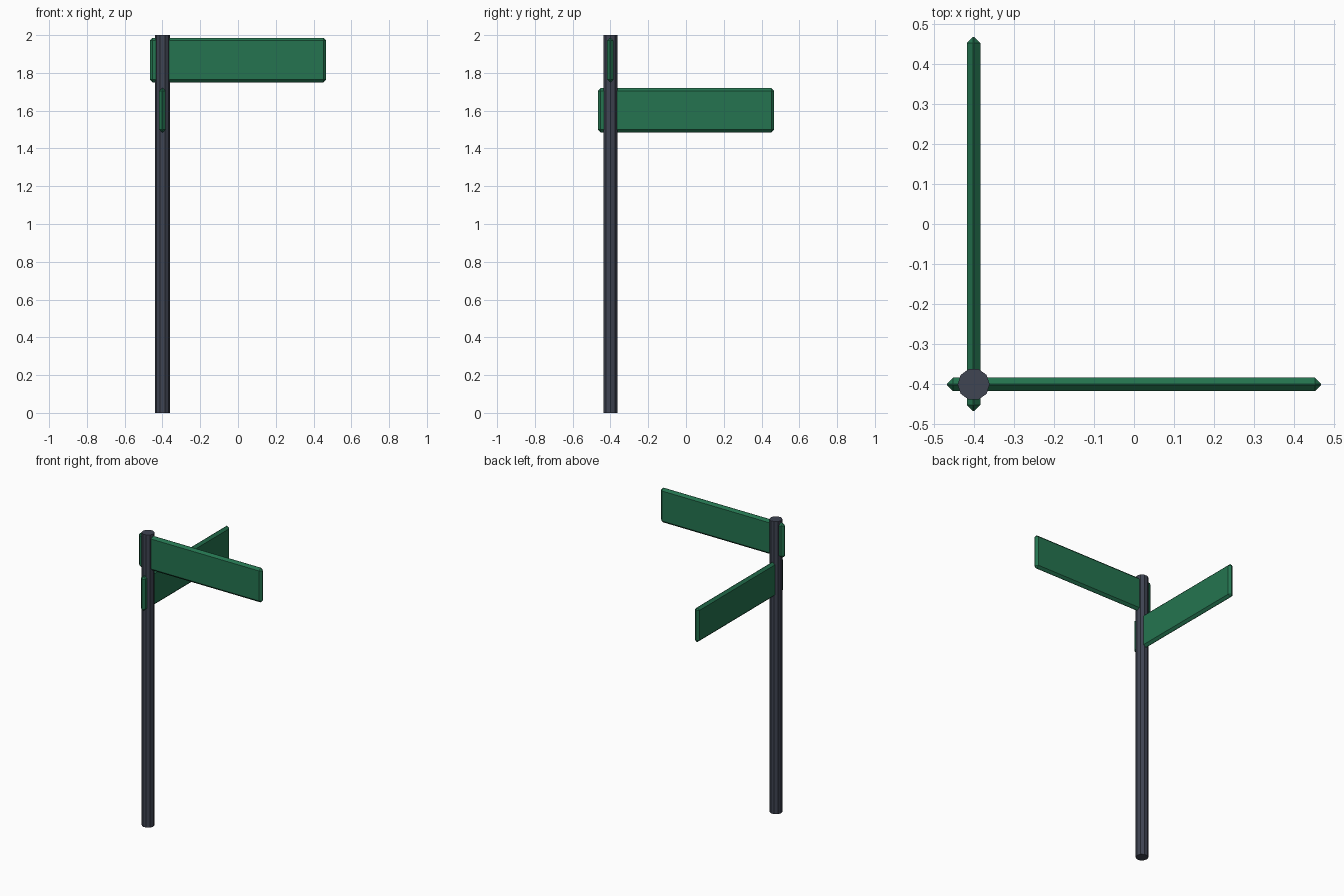
import bpy
import math

cube = bpy.data.objects.get("Cube")
if cube:
    bpy.data.objects.remove(cube, do_unlink=True)


def material(name, color):
    m = bpy.data.materials.new(name)
    m.use_nodes = True
    m.diffuse_color = color
    m.node_tree.nodes["Principled BSDF"].inputs["Base Color"].default_value = color
    return m


GREEN = material("sign green", (0.018, 0.175, 0.08, 1))
GREY = material("post grey", (0.05, 0.058, 0.085, 1))
CORNER = -0.40      # post axis in both x and y
LENGTH, THICK, HEIGHT, BEVEL = 0.934, 0.034, 0.236, 0.0155


def sign(name, location, angle):
    """Thin blade with chamfered edges."""
    bpy.ops.mesh.primitive_cube_add(size=1, location=location)
    ob = bpy.context.object
    ob.name = name
    ob.scale = (LENGTH, THICK, HEIGHT)
    bpy.ops.object.transform_apply(location=False, rotation=False, scale=True)
    ob.rotation_euler.z = angle
    bevel = ob.modifiers.new("chamfer", "BEVEL")
    bevel.width = BEVEL
    bevel.segments = 1
    ob.data.materials.append(GREEN)


# Post
bpy.ops.mesh.primitive_cylinder_add(vertices=10, radius=0.04, depth=2,
                                    location=(CORNER, CORNER, 1),
                                    rotation=(0, 0, math.pi / 2))
post = bpy.context.object
post.name = "post"
post.data.materials.append(GREY)

# Street blades at right angles
sign("upper_sign", (0, CORNER, 1.868), 0)
sign("lower_sign", (CORNER, 0, 1.602), math.pi / 2)
